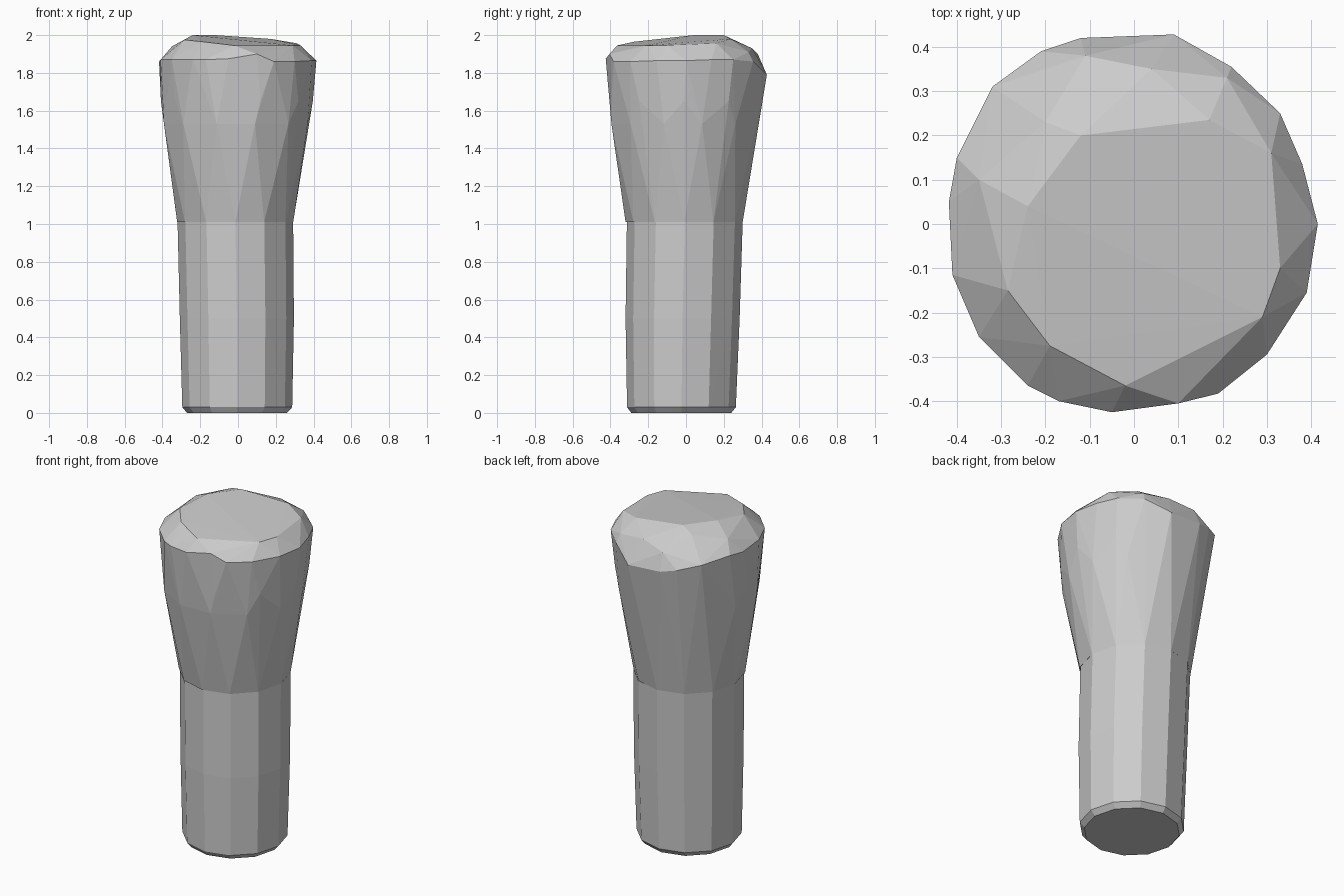
import bpy, bmesh
from math import cos, sin, pi


def ring(z, x0, x1, y0, y1, count, turn=0.0):
    """Polygon of points filling the given x and y extent at height z."""
    cx, cy, rx, ry = (x0 + x1) / 2, (y0 + y1) / 2, (x1 - x0) / 2, (y1 - y0) / 2
    angles = [2 * pi * i / count + turn for i in range(count)]
    return [(cx + rx * cos(a), cy + ry * sin(a), z) for a in angles]


def hull(name, points):
    """Faceted solid wrapped around a cloud of points."""
    bm = bmesh.new()
    for p in points:
        bm.verts.new(p)
    res = bmesh.ops.convex_hull(bm, input=bm.verts)
    loose = {g for g in res["geom_interior"] + res["geom_unused"]
             if isinstance(g, bmesh.types.BMVert)}
    bmesh.ops.delete(bm, geom=list(loose), context='VERTS')
    bmesh.ops.recalc_face_normals(bm, faces=bm.faces)
    mesh = bpy.data.meshes.new(name)
    bm.to_mesh(mesh)
    bm.free()
    obj = bpy.data.objects.new(name, mesh)
    bpy.context.collection.objects.link(obj)
    return obj


# Lower shaft: nearly straight, with a tiny chamfer at the foot
hull("lower_shaft",
     ring(0.0, -0.27, 0.26, -0.29, 0.24, 12)
     + ring(0.03, -0.295, 0.287, -0.312, 0.264, 12)
     + ring(0.5, -0.308, 0.296, -0.32, 0.284, 12)
     + ring(1.01, -0.32, 0.292, -0.313, 0.30, 12))

# Head: flared body, uneven widest rim, tilted flat top
rim = [(0.415, 0, 1.865), (0.39, -0.155, 1.865), (0.30, -0.295, 1.86),
       (0.19, -0.383, 1.86), (0.10, -0.405, 1.90), (-0.05, -0.425, 1.875),
       (-0.17, -0.40, 1.87), (-0.24, -0.365, 1.87), (-0.35, -0.255, 1.87),
       (-0.41, -0.115, 1.87), (-0.418, 0.05, 1.86), (-0.40, 0.15, 1.87),
       (-0.32, 0.31, 1.85), (-0.21, 0.39, 1.82), (-0.12, 0.42, 1.80),
       (0.09, 0.428, 1.79), (0.22, 0.355, 1.86), (0.33, 0.25, 1.87),
       (0.38, 0.135, 1.87)]
crown = [(0.33, -0.10, 1.946), (0.29, -0.21, 1.945), (-0.02, -0.365, 1.945),
         (-0.19, -0.275, 1.965), (-0.285, -0.15, 1.975), (-0.24, 0.04, 2.0),
         (-0.12, 0.20, 2.0), (0.17, 0.235, 1.98), (0.31, 0.16, 1.957),
         (-0.35, 0.10, 1.94), (-0.20, 0.23, 1.975), (-0.11, 0.38, 1.90),
         (0.04, 0.35, 1.93), (0.21, 0.33, 1.91)]
hull("flared_head",
     ring(1.01, -0.322, 0.292, -0.32, 0.30, 12)
     + ring(1.53, -0.405, 0.382, -0.408, 0.376, 12, pi / 12)
     + ring(1.65, -0.408, 0.396, -0.414, 0.392, 10)
     + rim + crown)
